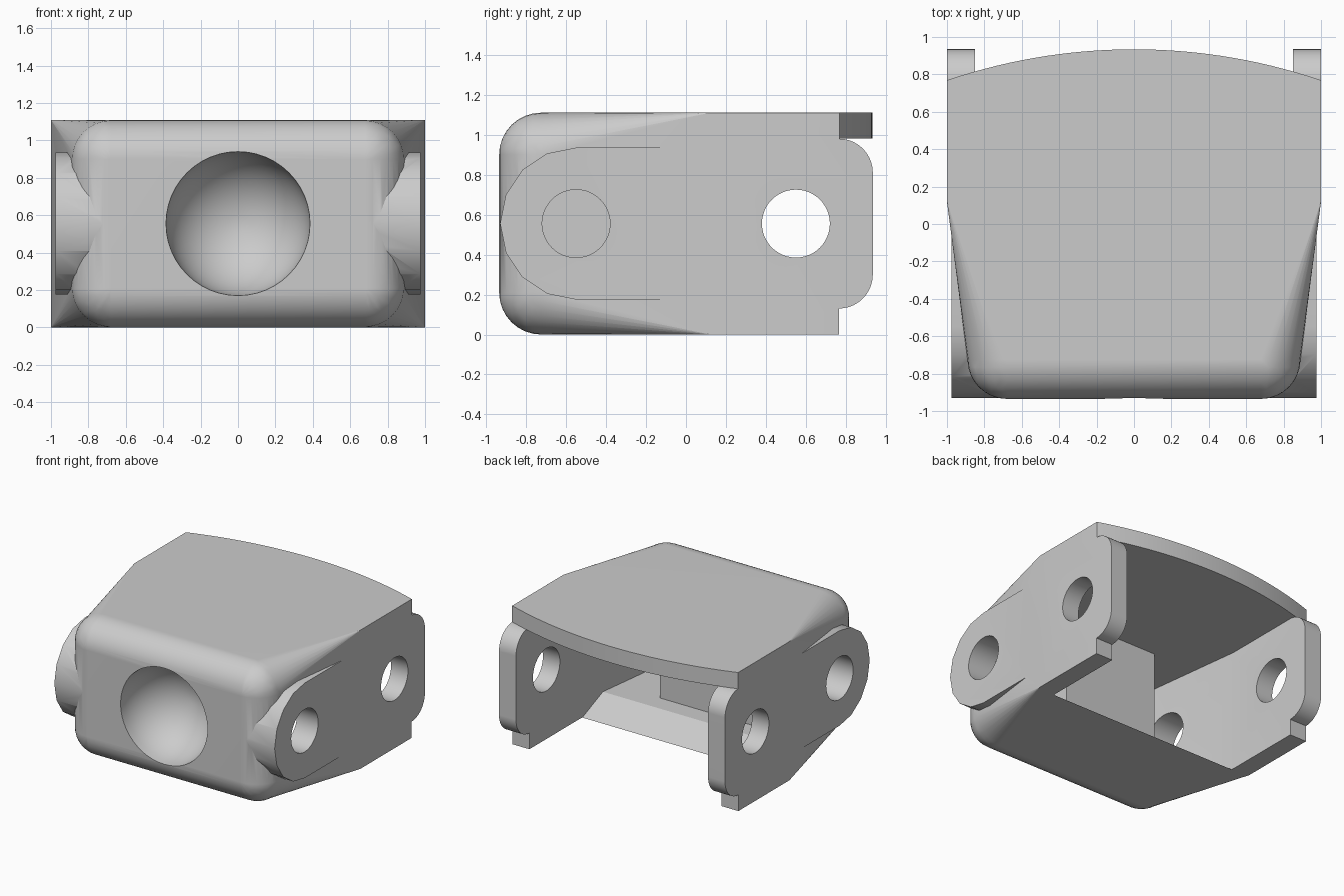
import bpy, bmesh, math
from mathutils import Matrix

cube = bpy.data.objects.get("Cube")
if cube:
    bpy.data.objects.remove(cube, do_unlink=True)

H = 1.11            # total height
MID = H / 2         # height of the pivot axis
FRONT = -0.935
BACK = 0.935
R = 0.21            # front edge radius
KINK = 0.12         # where the side taper starts
LOW, HIGH = 0.13, 0.98   # inside of floor and roof


def make_object(name, bm):
    bmesh.ops.recalc_face_normals(bm, faces=bm.faces)
    mesh = bpy.data.meshes.new(name)
    bm.to_mesh(mesh)
    bm.free()
    obj = bpy.data.objects.new(name, mesh)
    bpy.context.collection.objects.link(obj)
    return obj


def prism(name, profile, lo, hi, axis):
    """Extrude a flat outline: (y, z) along X or (x, y) along Z."""
    def place(p, d):
        return (d, p[0], p[1]) if axis == "X" else (p[0], p[1], d)
    bm = bmesh.new()
    ends = [[bm.verts.new(place(p, d)) for p in profile] for d in (lo, hi)]
    bm.faces.new(ends[0])
    bm.faces.new(ends[1])
    n = len(profile)
    for i in range(n):
        j = (i + 1) % n
        bm.faces.new((ends[0][i], ends[0][j], ends[1][j], ends[1][i]))
    return make_object(name, bm)


def arc(cx, cy, r, start, end, steps):
    angles = [math.radians(start + (end - start) * i / steps) for i in range(steps + 1)]
    return [(cx + r * math.cos(a), cy + r * math.sin(a)) for a in angles]


def combine(target, tool, operation):
    mod = target.modifiers.new("combine", "BOOLEAN")
    mod.operation = operation
    mod.solver = "EXACT"
    mod.object = tool
    bpy.context.view_layer.objects.active = target
    bpy.ops.object.modifier_apply(modifier=mod.name)
    bpy.data.objects.remove(tool, do_unlink=True)


def section(y, half_w, half_h, r):
    """Rounded rectangle across the body at depth y."""
    pts = []
    for k, (sx, sz) in enumerate(((1, 1), (-1, 1), (-1, -1), (1, -1))):
        pts += arc(sx * (half_w - r), MID + sz * (half_h - r), r, 90 * k, 90 * k + 90, 8)
    return [(x, y, z) for x, z in pts]


# Body: rounded front, tapering sides, square back
sections = []
for i in range(8, -1, -1):
    a = math.radians(90 * i / 8)
    inset = R * (1 - math.cos(a))
    sections.append(section(FRONT + R - R * math.sin(a), 0.89 - inset, MID - inset,
                            max(R * math.cos(a), 0.001)))
sections.append(section(KINK, 1, MID, 0.001))
sections.append(section(BACK, 1, MID, 0.001))
bm = bmesh.new()
rings = [[bm.verts.new(p) for p in s] for s in sections]
for a, b in zip(rings, rings[1:]):
    for i in range(len(a)):
        j = (i + 1) % len(a)
        bm.faces.new((a[i], a[j], b[j], b[i]))
bm.faces.new(rings[0])
bm.faces.new(rings[-1])
bmesh.ops.triangulate(bm, faces=[f for f in bm.faces if len(f.verts) == 4])
body = make_object("bracket_body", bm)

# Round ears on both sides of the front
ear_shape = [(0.0, 0.175)] + arc(-0.55, MID, 0.38, 270, 90, 8) + [(0.0, 0.935)]
for side in (-1, 1):
    lo, hi = sorted((side * 0.5, side * 0.975))
    combine(body, prism("ear", ear_shape, lo, hi, "X"), "UNION")

# Hollow inside, open to the back, with a ramp at the rear of the floor
plan = [(0.85, 1.3), (0.85, KINK), (0.74, -0.75), (-0.74, -0.75), (-0.85, KINK), (-0.85, 1.3)]
hollow = prism("hollow", plan, -0.3, HIGH, "Z")
profile = [(1.2, -0.2), (0.1, -0.2), (0.1, 0), (-0.12, LOW), (-0.9, LOW), (-0.9, 1.2), (1.2, 1.2)]
combine(hollow, prism("hollow_profile", profile, -1.5, 1.5, "X"), "INTERSECT")
combine(body, hollow, "DIFFERENCE")

# Curved rear edge of the roof
roof_r = 3.11
half = math.degrees(math.asin(1.05 / roof_r))
rear = arc(0, BACK - 0.001 - roof_r, roof_r, 90 - half, 90 + half, 32)
combine(body, prism("roof_cut", rear + [(-1.05, 1.2), (1.05, 1.2)], HIGH - 0.001, 1.3, "Z"),
        "DIFFERENCE")

# Rounded rear lugs on the side walls
lug = arc(0.765, LOW + 0.17, 0.17, -90, 0, 10) + arc(0.765, HIGH - 0.17, 0.17, 0, 90, 10)
outline = [(0.765, -0.2)] + lug + [(1.2, HIGH), (1.2, -0.2)]
combine(body, prism("lug_cut", outline, -1.5, 1.5, "X"), "DIFFERENCE")

# Block behind the front face, with the ball socket
block = [(-0.8, 0.06), (-0.27, 0.06), (-0.27, 1.05), (-0.8, 1.05)]
combine(body, prism("socket_block", block, -0.42, 0.42, "X"), "UNION")
bm = bmesh.new()
turn = Matrix.Translation((0, FRONT, MID)) @ Matrix.Rotation(math.radians(90), 4, "X")
bmesh.ops.create_uvsphere(bm, u_segments=48, v_segments=24, radius=0.385, matrix=turn)
combine(body, make_object("socket_cut", bm), "DIFFERENCE")

# Pivot holes through each wall
for side in (-1, 1):
    for y in (-0.55, 0.55):
        lo, hi = sorted((side * 0.55, side * 1.2))
        hole = arc(y, MID, 0.17, 0, 352.5, 47)
        combine(body, prism("pivot_hole", hole, lo, hi, "X"), "DIFFERENCE")

# Grey finish and smooth shading
grey = bpy.data.materials.new("plain_grey")
grey.use_nodes = True
colour = (0.6, 0.6, 0.6, 1)
grey.diffuse_color = colour
grey.node_tree.nodes["Principled BSDF"].inputs["Base Color"].default_value = colour
body.data.materials.clear()
body.data.materials.append(grey)
for face in body.data.polygons:
    face.material_index = 0
bpy.ops.object.select_all(action="DESELECT")
body.select_set(True)
bpy.context.view_layer.objects.active = body
bpy.ops.object.shade_smooth_by_angle(angle=math.radians(30))
weighted = body.modifiers.new("weighted_normals", "WEIGHTED_NORMAL")
weighted.keep_sharp = True
